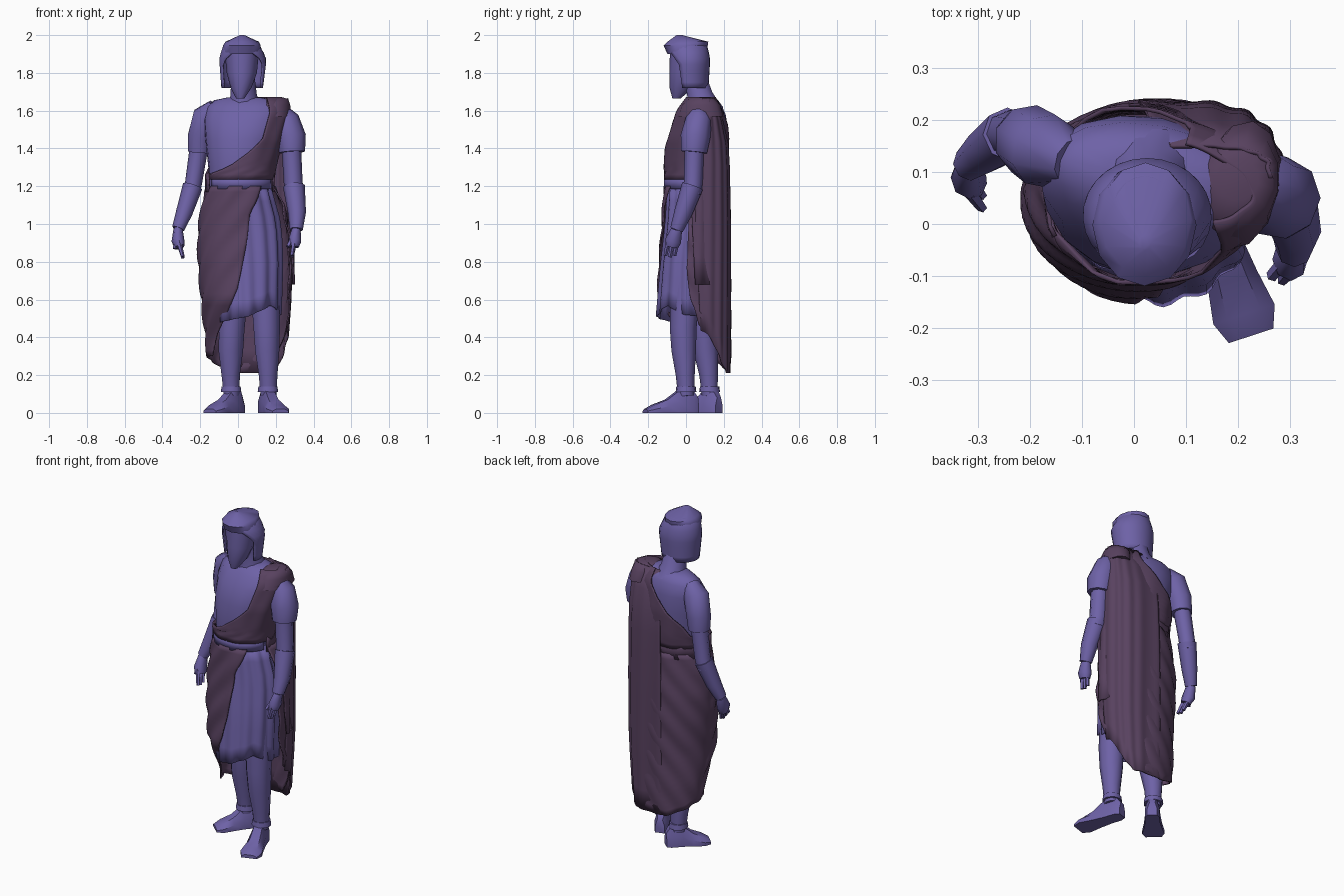
import bpy, bmesh, math
from mathutils import Vector


def material(name, rgb):
    m = bpy.data.materials.new(name)
    m.diffuse_color = (*rgb, 1)
    return m


BLUE = material("slate blue", (0.155, 0.122, 0.385))
PLUM = material("dark plum", (0.098, 0.054, 0.115))


def skin(name, rings, mat, closed=True, caps=True, angle=40, thick=0):
    """Join rings of points into one surface."""
    bm = bmesh.new()
    vs = [[bm.verts.new(p) for p in r] for r in rings]
    n = len(rings[0])
    for a, b in zip(vs, vs[1:]):
        for i in range(n if closed else n - 1):
            j = (i + 1) % n
            bm.faces.new((a[i], a[j], b[j], b[i]))
    if closed and caps:
        bm.faces.new(vs[0])
        bm.faces.new(vs[-1])
    bmesh.ops.recalc_face_normals(bm, faces=bm.faces)
    me = bpy.data.meshes.new(name)
    bm.to_mesh(me)
    bm.free()
    ob = bpy.data.objects.new(name, me)
    bpy.context.collection.objects.link(ob)
    me.materials.append(mat)
    bpy.ops.object.select_all(action='DESELECT')
    ob.select_set(True)
    bpy.context.view_layer.objects.active = ob
    bpy.ops.object.shade_smooth_by_angle(angle=math.radians(angle))
    if thick:
        s = ob.modifiers.new("cloth thickness", 'SOLIDIFY')
        s.thickness, s.offset = thick, 0
    return ob


def interp(table, t):
    """Piecewise linear lookup; rows are (key, values...)."""
    table = sorted(table)
    if t <= table[0][0]:
        return table[0][1:]
    for a, b in zip(table, table[1:]):
        if t <= b[0]:
            f = (t - a[0]) / (b[0] - a[0])
            return tuple(p + (q - p) * f for p, q in zip(a[1:], b[1:]))
    return table[-1][1:]


def on_oval(z, deg, cx, cy, rx, ry, rot=0, k=1, power=1):
    """Point on a turned oval: 0 is front, 90 is +x, 180 is back; low power is boxier."""
    a, r = math.radians(deg), math.radians(rot)
    s, c = (math.copysign(abs(t) ** power, t) for t in (math.sin(a), math.cos(a)))
    x, y = rx * k * s, -ry * k * c
    return (cx + x * math.cos(r) - y * math.sin(r),
            cy + x * math.sin(r) + y * math.cos(r), z)


def loft(name, rows, n=14, mat=BLUE, angle=40):
    rings = [[on_oval(z, 360 * i / n, *o) for i in range(n)] for z, *o in rows]
    return skin(name, rings, mat, angle=angle)


def drape(name, rows, arc, hem=None, nu=40, nv=12, mat=PLUM, amp=0.02, waves=14,
          slant=4, pivot=-200, power=1):
    """Open pleated cloth; arc gives start and end angle by height."""
    top, low = max(r[0] for r in rows), min(r[0] for r in rows)
    rings = []
    for j in range(nv + 1):
        v = j / nv
        a0, a1 = interp(arc, top + (low - top) * v)
        ring = []
        for i in range(nu + 1):
            d = a0 + (a1 - a0) * i / nu
            end = interp(hem, d)[0] if hem else low
            z = top + (end - top) * v
            fold = 1 + amp * math.sin(math.radians(abs(d - pivot)) * waves - slant * z)
            ring.append(on_oval(z, d, *interp(rows, z), k=fold, power=power))
        rings.append(ring)
    return skin(name, rings, mat, closed=False, angle=35, thick=0.008)


def tube(name, pts, n=8, mat=BLUE, squash=1):
    """Round limb through (x, y, z, radius) points."""
    ps = [Vector(p[:3]) for p in pts]
    rings = []
    for i, p in enumerate(ps):
        t = (ps[min(i + 1, len(ps) - 1)] - ps[max(i - 1, 0)]).normalized()
        u = t.cross(Vector((0, 1, 0))).normalized()
        w = t.cross(u)
        r = pts[i][3]
        rings.append([p + u * r * squash * math.cos(2 * math.pi * k / n)
                      + w * r * math.sin(2 * math.pi * k / n) for k in range(n)])
    return skin(name, rings, mat, angle=62)


def foot(name, heel, toe):
    """Sandalled foot with a flat sole and a splayed tip."""
    h, t = Vector((*heel, 0)), Vector((*toe, 0))
    d = t - h
    side = d.normalized().cross(Vector((0, 0, 1)))
    rings = []
    for f, w, z in ((0, .028, .08), (.1, .04, .12), (.36, .042, .12),
                    (.6, .05, .07), (.85, .062, .042), (1, .045, .02)):
        rings.append([h + d * f + side * w * s + Vector((0, 0, z * k)) for s, k in
                      ((-1, 0), (-1, .5), (-.55, 1), (.55, 1), (1, .5), (1, 0))])
    skin(name, rings, BLUE, angle=40)


# Head, hair and neck
loft("face", [(1.665, .012, -.05, .022, .022), (1.72, .016, -.025, .055, .062),
              (1.80, .02, -.005, .08, .083), (1.92, .02, .01, .092, .095)], 12)
drape("hair_sides", [(1.97, .02, .015, .06, .075), (1.935, .02, .012, .1, .1),
                     (1.87, .026, .016, .122, .108), (1.72, .022, .02, .106, .095)],
      [(1.72, 66, 294), (1.85, 60, 300), (1.9, 35, 325), (1.93, 0, 360), (1.97, 0, 360)],
      nu=20, nv=8, mat=BLUE, amp=0)
loft("hair_cap", [(1.9, .02, .0, .1, .098), (1.945, .02, -.002, .1, .117),
                  (1.965, .022, .01, .088, .108), (2.0, .022, -.035, .012, .015)], 12, angle=50)
tube("neck", [(.03, .09, 1.61, .1), (.03, .075, 1.68, .07), (.025, .04, 1.8, .06)], 10)

# Torso and pleated tunic
loft("torso", [(1.16, .01, .04, .16, .13), (1.3, .01, .05, .168, .148, -5),
               (1.45, .02, .055, .195, .153, -9), (1.55, .03, .07, .215, .135, -11),
               (1.62, .035, .085, .205, .105, -11), (1.655, .035, .09, .165, .075, -11),
               (1.67, .033, .09, .09, .05, -11)], 16)
drape("tunic_skirt", [(1.2, .01, .04, .155, .13), (1.0, .03, .04, .19, .142),
                      (.8, .045, .02, .185, .145), (.48, .055, .02, .165, .172)],
      [(1, -130, 150)], [(-60, .48), (0, .51), (45, .57), (80, .52), (150, .5)],
      nu=60, nv=8, mat=BLUE, amp=.04, waves=13, slant=0)
drape("belt", [(1.25, .01, .04, .17, .152), (1.185, .01, .04, .17, .152)],
      [(1.2, -62, 75)], nu=14, nv=1, mat=BLUE, amp=0)

# Wrapped lower cloth, open at the front over the tunic, folds hanging round the hip
drape("lower_wrap",
      [(1.2, .015, .05, .178, .163), (1.1, .025, .05, .215, .17), (.95, .03, .05, .24, .178),
       (.8, .035, .045, .243, .187), (.6, .04, .04, .232, .192),
       (.4, .045, .09, .215, .145), (.21, .05, .1, .2, .132)],
      [(1.2, 78, 396), (1.05, 78, 370), (.86, 78, 363), (.6, 78, 350),
       (.45, 82, 333), (.33, 88, 312), (.21, 88, 300)],
      [(80, .48), (110, .42), (150, .23), (200, .21), (250, .28), (270, .3), (396, .3)],
      nu=76, nv=30, amp=.026, waves=9, slant=36, pivot=265)

# Cloth across the chest, over the left shoulder and the upper back
drape("chest_wrap",
      [(1.67, .035, .088, .195, .08, -11), (1.6, .035, .078, .232, .13, -11),
       (1.45, .02, .058, .213, .167, -9), (1.3, .012, .052, .185, .168, -5),
       (1.235, .01, .048, .177, .162)],
      [(1.67, 42, 165), (1.6, 42, 167), (1.45, 38, 200), (1.38, 18, 225),
       (1.3, -15, 242), (1.265, -65, 265), (1.235, -88, 272)],
      nu=44, nv=16, amp=.014, waves=10, slant=14)
loft("shoulder_cloth", [(1.57, .205, .075, .075, .125, -11), (1.63, .2, .078, .078, .105, -11),
                        (1.66, .2, .082, .068, .075, -11), (1.67, .2, .085, .04, .04, -11)],
     12, PLUM, 50)
drape("waist_roll_back", [(1.27, .01, .045, .178, .162), (1.17, .01, .045, .18, .165)],
      [(1.2, 78, 295)], nu=30, nv=2, amp=.01)

# Cape falling behind the left shoulder
drape("cape",
      [(1.665, .1, .095, .16, .055), (1.6, .085, .075, .195, .105), (1.4, .08, .06, .205, .165),
       (1.0, .08, .055, .205, .178), (.6, .08, .055, .2, .178), (.21, .07, .065, .18, .165)],
      [(1.67, 88, 185), (1.4, 88, 190), (.21, 92, 195)],
      [(80, .46), (100, .42), (130, .27), (150, .21), (195, .21)],
      nu=36, nv=12, amp=.018, waves=17, slant=1, power=.68)
drape("hanging_fold", [(1.4, .07, .055, .2, .16), (1.1, .075, .055, .21, .165),
                       (.68, .075, .055, .22, .17)],
      [(1.4, 75, 115), (.68, 88, 120)], nu=12, nv=5, amp=.02, waves=18)

# Arms: sleeve, upper arm, forearm cuff and hand
ARMS = {
    "right": ([(-.12, .12, 1.62, .045), (-.17, .14, 1.57, .073), (-.2, .16, 1.46, .07),
               (-.206, .165, 1.38, .062)],
              [(-.2, .165, 1.45, .05), (-.235, .175, 1.22, .045), (-.25, .168, 1.16, .047)],
              [(-.24, .172, 1.2, .053), (-.285, .14, 1.06, .044), (-.317, .115, .975, .033)],
              (-.318, .09, .91), (-.292, .055, .82), (-.335, .07, .87)),
    "left": ([(.22, .07, 1.6, .045), (.255, .067, 1.55, .07), (.28, .05, 1.46, .08),
              (.285, .042, 1.38, .07)],
             [(.28, .045, 1.45, .052), (.292, .038, 1.22, .05), (.3, .03, 1.16, .05)],
             [(.296, .034, 1.2, .058), (.312, -.015, 1.06, .048), (.308, -.05, .97, .035)],
             (.3, -.068, .91), (.285, -.085, .825), (.265, -.1, .88)),
}
for side, (sleeve, upper, cuff, palm, tip, thumb) in ARMS.items():
    tube(side + "_sleeve", sleeve, 9)
    tube(side + "_upper_arm", upper)
    tube(side + "_forearm", cuff)
    wrist = cuff[-1][:3]
    knuckle = Vector(palm).lerp(Vector(tip), .35)
    tube(side + "_hand", [(*wrist, .03), (*palm, .043), (*knuckle, .034)], squash=.8)
    for k in (-1, 0, 1):
        off = Vector((0, .024 * k, .008 * abs(k)))
        tube(side + "_finger", [(*(Vector(palm) + off), .014), (*(Vector(tip) + off), .01)], 5)
    tube(side + "_thumb", [(*wrist, .015), (*thumb, .012)], 5)

# Legs, ankle straps and feet
LEGS = {
    "right": ([(-.02, .09, .75, .085), (-.035, .095, .45, .07), (-.04, .105, .33, .067),
               (-.04, .12, .2, .05), (-.035, .125, .09, .042)], (.015, .175), (-.15, -.01)),
    "left": ([(.14, .0, .75, .085), (.15, -.015, .45, .072), (.153, -.012, .33, .066),
              (.158, -.004, .2, .051), (.16, .0, .09, .043)], (.135, .06), (.225, -.215)),
}
for side, (leg, heel, toe) in LEGS.items():
    tube(side + "_leg", leg, 9)
    x, y = leg[-1][:2]
    tube(side + "_ankle_strap", [(x, y, .11, .056), (x, y, .14, .052)], 9)
    foot(side + "_foot", heel, toe)
